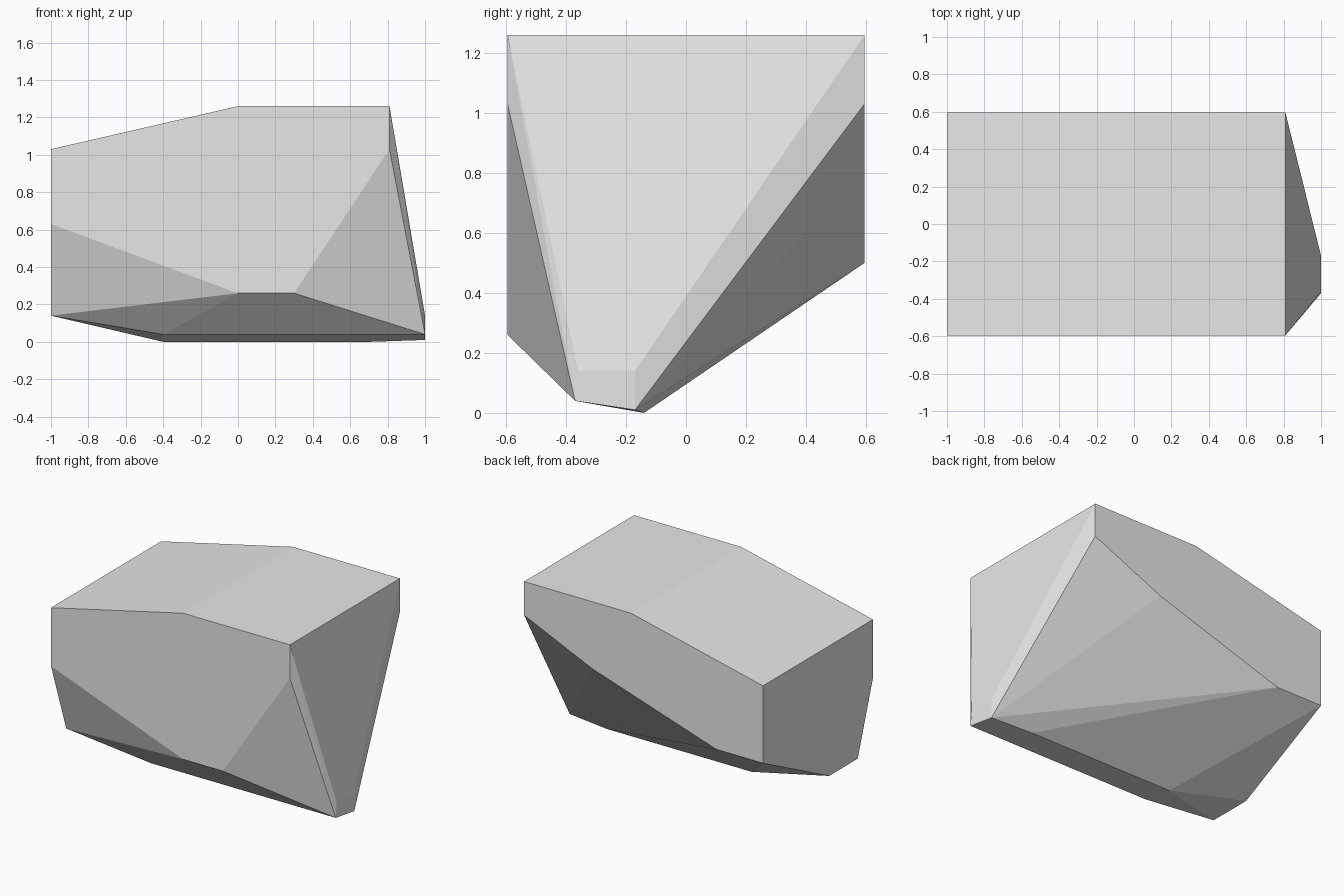
import bpy, bmesh, math

if "Cube" in bpy.data.objects:
    bpy.data.objects.remove(bpy.data.objects["Cube"])

grey = bpy.data.materials.new("stone grey")
grey.diffuse_color = (0.8, 0.8, 0.8, 1)
grey.use_nodes = True
grey.node_tree.nodes["Principled BSDF"].inputs["Base Color"].default_value = grey.diffuse_color

# Roof outline (x, z), shared by the front and back walls
roof = [(-1, 1.03), (0, 1.26), (0.81, 1.26), (0.81, 1.03)]
# Lower edges of the two walls (x, z)
front_low = [(0.3, 0.26), (0, 0.26), (-1, 0.63)]
back_low = [(0.29, 0.80), (-0.65, 0.50), (-1, 0.50)]

points = [(x, -0.595, z) for x, z in roof + front_low]
points += [(x, 0.595, z) for x, z in roof + back_low]
# Small right-hand tip facet
points += [(1, -0.37, 0.04), (1, -0.36, 0.14), (1, -0.17, 0.14), (1, -0.17, 0.01)]
# Left-hand end, lower corners
points += [(-1, -0.43, 0.14), (-1, -0.12, 0.14)]
# Underside ridge
points += [(-0.4, -0.37, 0.04), (-0.4, -0.14, 0), (0.70, -0.14, 0)]

# Faceted rock: skin the corners with a hull, then merge flat facets
bm = bmesh.new()
for p in points:
    bm.verts.new(p)
bmesh.ops.convex_hull(bm, input=bm.verts[:])
loose = [v for v in bm.verts if not v.link_faces]
bmesh.ops.delete(bm, geom=loose, context='VERTS')
bmesh.ops.dissolve_limit(bm, angle_limit=math.radians(0.5),
                         verts=bm.verts[:], edges=bm.edges[:])
bmesh.ops.recalc_face_normals(bm, faces=bm.faces[:])

mesh = bpy.data.meshes.new("rock")
bm.to_mesh(mesh)
bm.free()
mesh.materials.append(grey)
rock = bpy.data.objects.new("rock", mesh)
bpy.context.collection.objects.link(rock)
